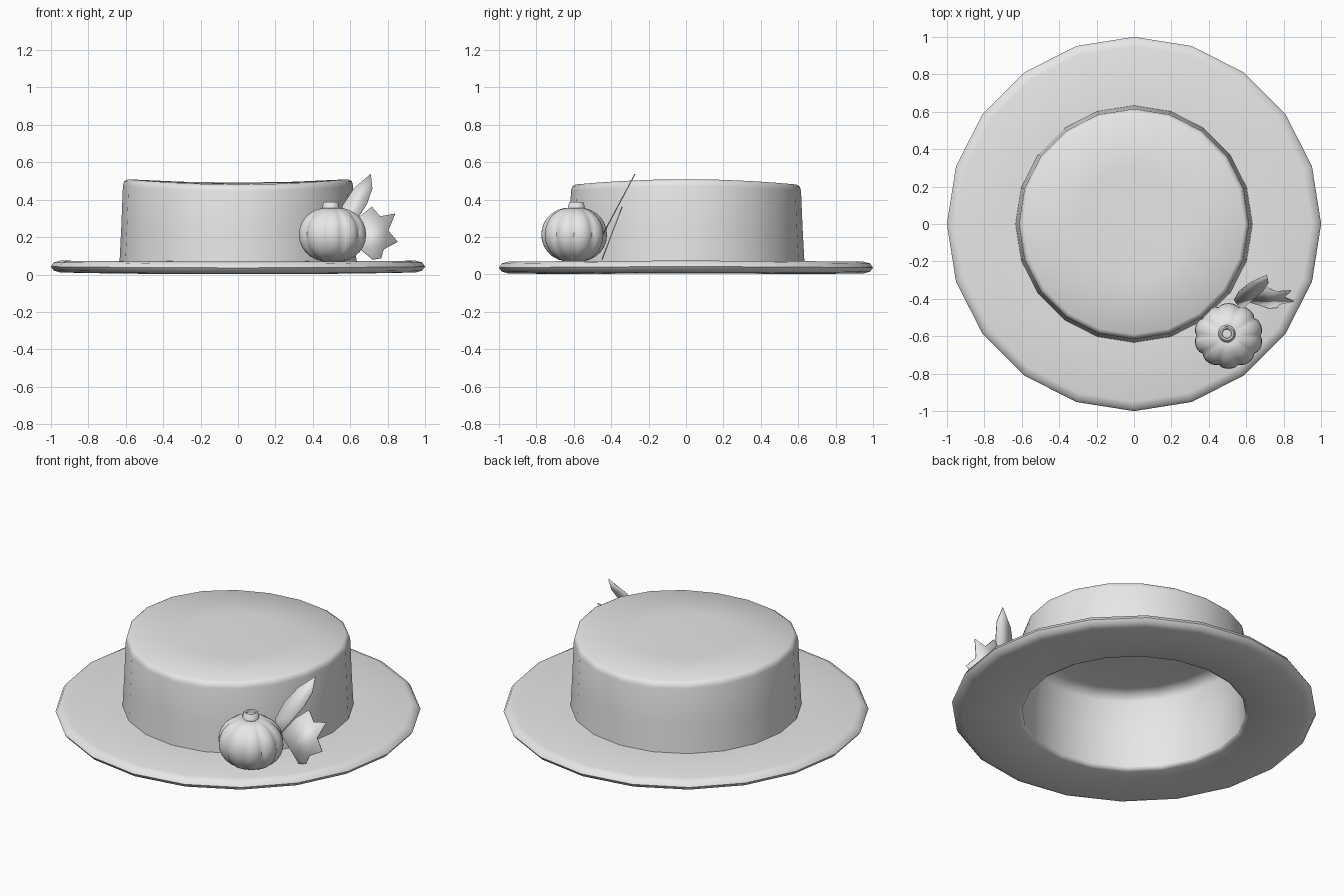
import bpy, bmesh, math

cube = bpy.data.objects.get("Cube")
if cube:
    bpy.data.objects.remove(cube, do_unlink=True)

felt = bpy.data.materials.new("plain_grey")
felt.use_nodes = True
grey = (0.8, 0.8, 0.8, 1)
felt.diffuse_color = grey
felt.node_tree.nodes["Principled BSDF"].inputs["Base Color"].default_value = grey


def finish(name, bm, angle):
    """Turn a bmesh into a shaded object."""
    bmesh.ops.recalc_face_normals(bm, faces=bm.faces)
    mesh = bpy.data.meshes.new(name)
    bm.to_mesh(mesh)
    bm.free()
    mesh.materials.append(felt)
    obj = bpy.data.objects.new(name, mesh)
    bpy.context.collection.objects.link(obj)
    bpy.ops.object.select_all(action="DESELECT")
    obj.select_set(True)
    bpy.context.view_layer.objects.active = obj
    bpy.ops.object.shade_smooth_by_angle(angle=math.radians(angle))
    return obj


def lathe(name, profile, sides, shape=None, closed=False, centre=(0, 0), angle=50):
    """Spin (radius, z) points; shape(x, y, z, turn) may bend the result."""
    bm = bmesh.new()
    rings = []
    for r, z in profile:
        ring = []
        for i in range(sides if r > 0 else 1):
            a = math.tau * i / sides
            p = (r * math.cos(a), r * math.sin(a), z)
            if shape:
                p = shape(*p, a)
            ring.append(bm.verts.new((p[0] + centre[0], p[1] + centre[1], p[2])))
        rings.append(ring)
    pairs = list(zip(rings, rings[1:]))
    if closed:
        pairs.append((rings[-1], rings[0]))
    for low, high in pairs:
        for i in range(sides):
            j = (i + 1) % sides
            face = [low[i % len(low)], low[j % len(low)],
                    high[j % len(high)], high[i % len(high)]]
            bm.faces.new(list(dict.fromkeys(face)))
    return finish(name, bm, angle)


# Brim: rounded plate, turned up very slightly at the sides
def brim_bend(x, y, z, turn):
    return x, y, z + 0.012 * x * x + 0.006 * y * y


lathe("brim", [(0.615, 0.012), (0.635, 0), (0.95, 0), (0.985, 0.01), (1, 0.03),
               (0.985, 0.053), (0.95, 0.063), (0.615, 0.068)],
      20, brim_bend, closed=True, angle=60)


# Crown: hollow shell with a saddle-shaped top
def crown_bend(x, y, z, turn):
    lift = max(0, (z - 0.07) / 0.42)
    return x, y, z + lift * (0.055 * x * x - 0.025 * y * y)


lathe("crown", [(0, 0.47), (0.3, 0.47), (0.52, 0.467), (0.575, 0.455), (0.595, 0.42),
                (0.61, 0.22), (0.615, 0.02), (0.635, 0.02), (0.633, 0.07),
                (0.624, 0.24), (0.615, 0.455), (0.609, 0.478), (0.59, 0.49),
                (0.3, 0.491), (0, 0.491)],
      20, crown_bend, angle=60)

# Pumpkin: squashed ball with ten lobes, dimpled at the poles
PUMPKIN = (0.505, -0.598)


def lobes(x, y, z, turn):
    k = 0.92 + 0.08 * abs(math.sin(5 * turn)) ** 0.6
    return x * k, y * k * 0.95, z


body = [(0, 0.09)]
for i in range(1, 14):
    t = math.pi * i / 14
    body.append((0.185 * math.sin(t) ** 0.85, 0.213 - 0.147 * math.cos(t)))
body.append((0, 0.34))
lathe("pumpkin", body, 60, lobes, centre=PUMPKIN, angle=50)

# Stem with a hollow tip
lathe("pumpkin_stem", [(0.055, 0.335), (0.046, 0.355), (0.041, 0.383), (0.036, 0.387),
                       (0.027, 0.385), (0.024, 0.375), (0, 0.375)],
      14, centre=(0.496, -0.586), angle=45)


# Leaves: thin outlines leaning back against the crown
def leaf(name, outline, foot_y, lean):
    bm = bmesh.new()
    bm.faces.new([bm.verts.new((x, foot_y + lean * (z - 0.09), z)) for x, z in outline])
    obj = finish(name, bm, 30)
    solid = obj.modifiers.new("thickness", "SOLIDIFY")
    solid.thickness = 0.006
    solid.offset = 0


leaf("tall_leaf", [(0.57, 0.19), (0.535, 0.29), (0.56, 0.37), (0.62, 0.46), (0.71, 0.537),
                   (0.718, 0.46), (0.69, 0.38), (0.64, 0.3)], -0.51, 0.53)
leaf("jagged_leaf", [(0.57, 0.2), (0.64, 0.3), (0.715, 0.362), (0.76, 0.31), (0.84, 0.325),
                     (0.803, 0.235), (0.853, 0.175), (0.778, 0.135), (0.766, 0.088),
                     (0.72, 0.08), (0.66, 0.13)], -0.445, 0.38)
